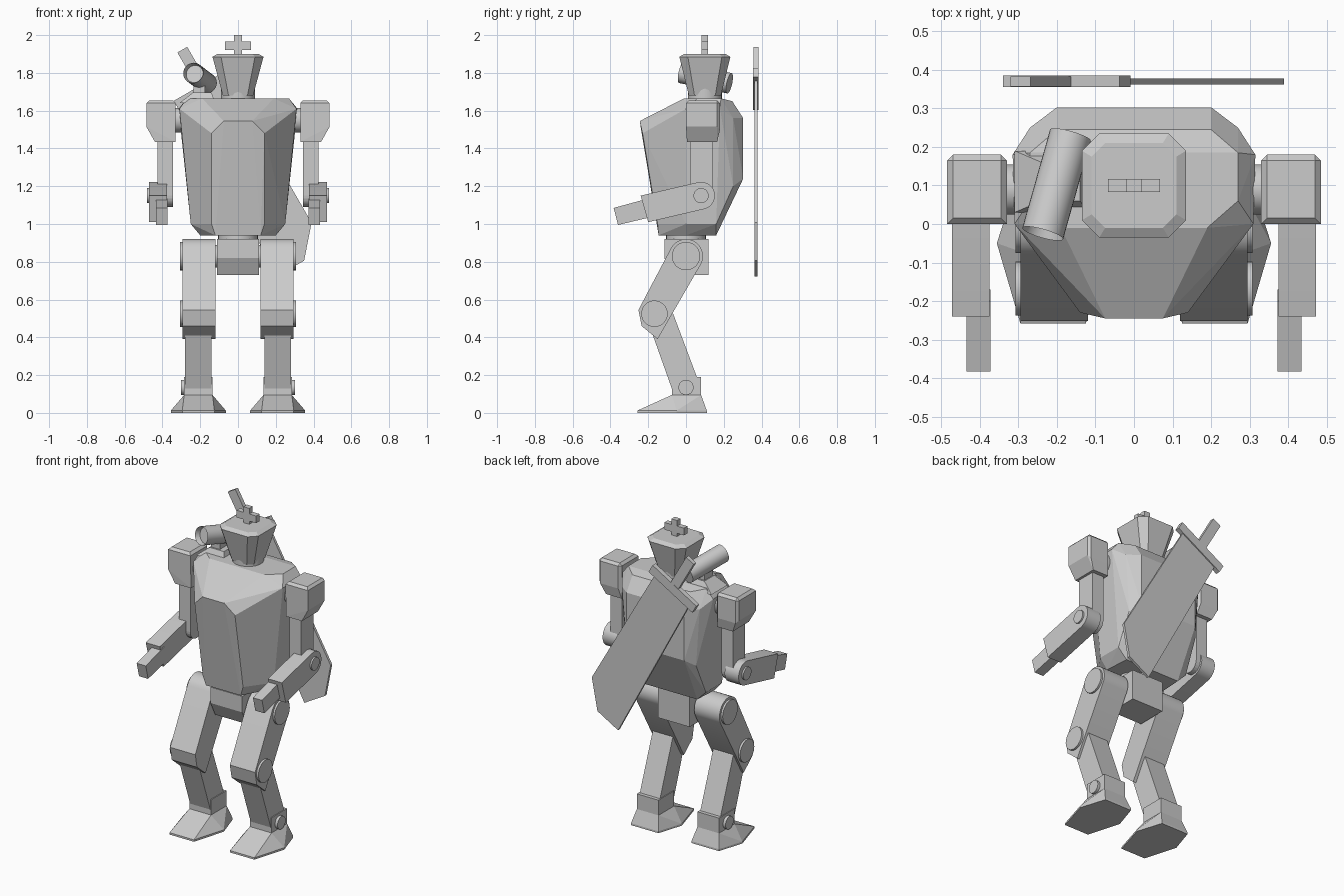
import bpy, bmesh
from math import sin, cos, pi, radians
from mathutils import Vector, Matrix

if "Cube" in bpy.data.objects:
    bpy.data.objects.remove(bpy.data.objects["Cube"])


def finish(name, bm, smooth=False):
    bmesh.ops.recalc_face_normals(bm, faces=bm.faces[:])
    me = bpy.data.meshes.new(name)
    bm.to_mesh(me)
    bm.free()
    if smooth:
        for p in me.polygons:
            p.use_smooth = True
        me.set_sharp_from_angle(angle=radians(35))
    ob = bpy.data.objects.new(name, me)
    bpy.context.collection.objects.link(ob)
    return ob


def hull(name, pts, both=False):
    """Faceted convex block; both=True mirrors the points in x."""
    pts = list(pts)
    if both:
        pts += [(-x, y, z) for x, y, z in pts]
    bm = bmesh.new()
    for p in pts:
        bm.verts.new(p)
    r = bmesh.ops.convex_hull(bm, input=bm.verts[:])
    junk = {g for g in r["geom_interior"] + r["geom_unused"] if isinstance(g, bmesh.types.BMVert)}
    if junk:
        bmesh.ops.delete(bm, geom=list(junk), context='VERTS')
    bmesh.ops.dissolve_limit(bm, angle_limit=radians(2), verts=bm.verts[:], edges=bm.edges[:])
    return finish(name, bm)


def prism(name, profile, lo, hi, axis='X', smooth=False):
    """Extrude a (y,z) profile along x, or an (x,z) profile along y."""
    def at(p, t):
        return (t, p[0], p[1]) if axis == 'X' else (p[0], t, p[1])
    bm = bmesh.new()
    f = bm.faces.new([bm.verts.new(at(p, lo)) for p in profile])
    r = bmesh.ops.extrude_face_region(bm, geom=[f])
    d = Vector(at((0, 0), hi - lo))
    bmesh.ops.translate(bm, vec=d, verts=[v for v in r["geom"] if isinstance(v, bmesh.types.BMVert)])
    return finish(name, bm, smooth)


def box(name, x0, x1, y0, y1, z0, z1):
    return prism(name, [(y0, z0), (y1, z0), (y1, z1), (y0, z1)], x0, x1)


def cyl(name, a, b, r, cup=0.0):
    """Cylinder from a to b; cup hollows the end at a."""
    a, b = Vector(a), Vector(b)
    d = b - a
    m = Matrix.Translation((a + b) / 2) @ d.to_track_quat('Z', 'Y').to_matrix().to_4x4()
    bm = bmesh.new()
    bmesh.ops.create_cone(bm, cap_ends=True, segments=28, radius1=r, radius2=r, depth=d.length, matrix=m)
    if cup:
        bm.faces.ensure_lookup_table()
        cap = min((f for f in bm.faces if len(f.verts) > 4), key=lambda f: (f.calc_center_median() - a).length)
        bmesh.ops.inset_region(bm, faces=[cap], thickness=r * 0.15)
        bmesh.ops.translate(bm, vec=d.normalized() * cup, verts=cap.verts[:])
    return finish(name, bm, True)


def arc(cy, cz, r, a0, a1, n=12):
    return [(cy + r * cos(radians(a0 + (a1 - a0) * i / n)),
             cz + r * sin(radians(a0 + (a1 - a0) * i / n))) for i in range(n + 1)]


# torso
hull("torso", [
    (.075, -.245, 1.545), (.14, -.23, 1.48), (.19, -.01, 1.665), (.31, .0, 1.61),
    (.27, .06, 1.665), (.27, .185, 1.665), (.2, .245, 1.65), (.315, .18, 1.61),
    (.27, .25, 1.56), (.2, .303, 1.56), (.2, .303, 1.24), (.245, .25, 1.2),
    (.12, -.145, .94), (.14, -.15, 1.0), (.25, .0, 1.0), (.2, .0, .94),
    (.25, .16, 1.0), (.19, .16, .94)], both=True)

# waist and pelvis
cyl("waist", (0, 0, .9), (0, 0, .96), .105)
prism("pelvis", [(-.115, .92), (-.115, .82), (-.07, .73), (.12, .73), (.12, .92)], -.11, .11)
cyl("hip_axle", (-.14, 0, .83), (.14, 0, .83), .06)

# neck, head and crest
cyl("neck", (0, .1, 1.64), (0, .1, 1.72), .09)


def octagon(hx, hy, c, z):
    return [(x, .1 + s * y, z) for s in (1, -1) for x, y in ((hx, hy - c), (hx - c, hy))]


hull("head", octagon(.08, .085, .03, 1.68) + octagon(.135, .135, .045, 1.885)
     + octagon(.11, .11, .035, 1.9), both=True)
box("crest_post", -.02, .02, .083, .117, 1.89, 2.0)
box("crest_bar", -.068, .068, .083, .117, 1.92, 1.965)

# shoulder cannon
cyl("cannon", (-.237, -.025, 1.80), (-.165, .23, 1.745), .055, cup=.03)
box("cannon_mount", -.235, -.175, .07, .15, 1.64, 1.76)
hull("cannon_base", [(x, y, 1.64) for x in (-.31, -.12) for y in (.03, .19)]
     + [(x, y, 1.695) for x in (-.24, -.14) for y in (.06, .16)])

# sword on the back: n runs across the blade, t runs from guard to tip
def sword(name, pts, y0, y1):
    n, t = Vector((.866, .5)), Vector((.5, -.866))
    o = Vector((-.175, 1.715))
    return prism(name, [tuple(o + n * a + t * b) for a, b in pts], y0, y1, axis='Y')


sword("sword_grip", [(-.03, -.24), (.03, -.24), (.03, 0), (-.03, 0)], .357, .383)
sword("sword_guard", [(-.175, -.028), (.175, -.028), (.175, .028), (-.175, .028)], .355, .385)
sword("sword_blade", [(-.135, .02), (.135, .02), (.135, .895), (.0, 1.05), (-.165, 1.05)], .362, .378)

# paired limbs
for s, side in ((1, "left"), (-1, "right")):
    # shoulder guard, hull with chamfered top and lower outside corner
    cyl(side + "_shoulder_joint", (s * .27, .09, 1.55), (s * .35, .09, 1.55), .065)
    pts = []
    for x, z, y0, y1 in ((.33, 1.64, 0, .165), (.345, 1.655, .015, .165), (.47, 1.655, .015, .165),
                         (.485, 1.64, 0, .165), (.485, 1.515, 0, .165), (.44, 1.435, .005, .165),
                         (.33, 1.435, .005, .165)):
        pts += [(s * x, y0, z), (s * x, y1, z)]
    pts += [(s * x, .18, z) for x in (.345, .47) for z in (1.64, 1.5)]
    hull(side + "_shoulder_guard", pts)

    # arm
    prism(side + "_upper_arm", [(.14, 1.5), (.02, 1.5)] + arc(.08, 1.15, .06, 180, 360), s * .345, s * .425)
    prism(side + "_forearm", arc(.08, 1.15, .073, 105, -75)
          + [(-.2, 1.01), (-.24, 1.15)], s * .375, s * .472, smooth=True)
    cyl(side + "_elbow_cap", (s * .46, .08, 1.15), (s * .482, .08, 1.15), .04)
    hull(side + "_hand", [(s * x, y, z) for y, z in ((-.383, 1.085), (-.2, 1.135), (-.17, 1.04), (-.36, .995))
                          for x in (.372, .435)])

    # leg
    prism(side + "_thigh", arc(0, .83, .09, -25, 155, 16)
          + [(-.252, .545), (-.235, .46), (-.15, .39), (-.07, .53)], s * .12, s * .295, smooth=True)
    cyl(side + "_hip_cap", (s * .28, 0, .83), (s * .307, 0, .83), .075)
    cyl(side + "_knee_cap", (s * .28, -.167, .525), (s * .308, -.167, .525), .07)
    prism(side + "_shin", [(-.2, .48), (-.1, .56), (-.068, .525), (.065, .17), (.03, .08), (-.065, .1)],
          s * .14, s * .28)
    box(side + "_ankle", *sorted((s * .135, s * .285)), -.075, .08, .07, .19)
    cyl(side + "_ankle_cap", (s * .27, 0, .135), (s * .302, 0, .135), .04)
    foot = []
    for z in (0, .012):
        for y, h in ((-.258, .085), (-.05, .146), (.11, .095)):
            foot += [(s * (.21 - h), y, z), (s * (.21 + h), y, z)]
    foot += [(s * x, y, .095) for x in (.135, .285) for y in (-.075, .08)]
    hull(side + "_foot", foot)
